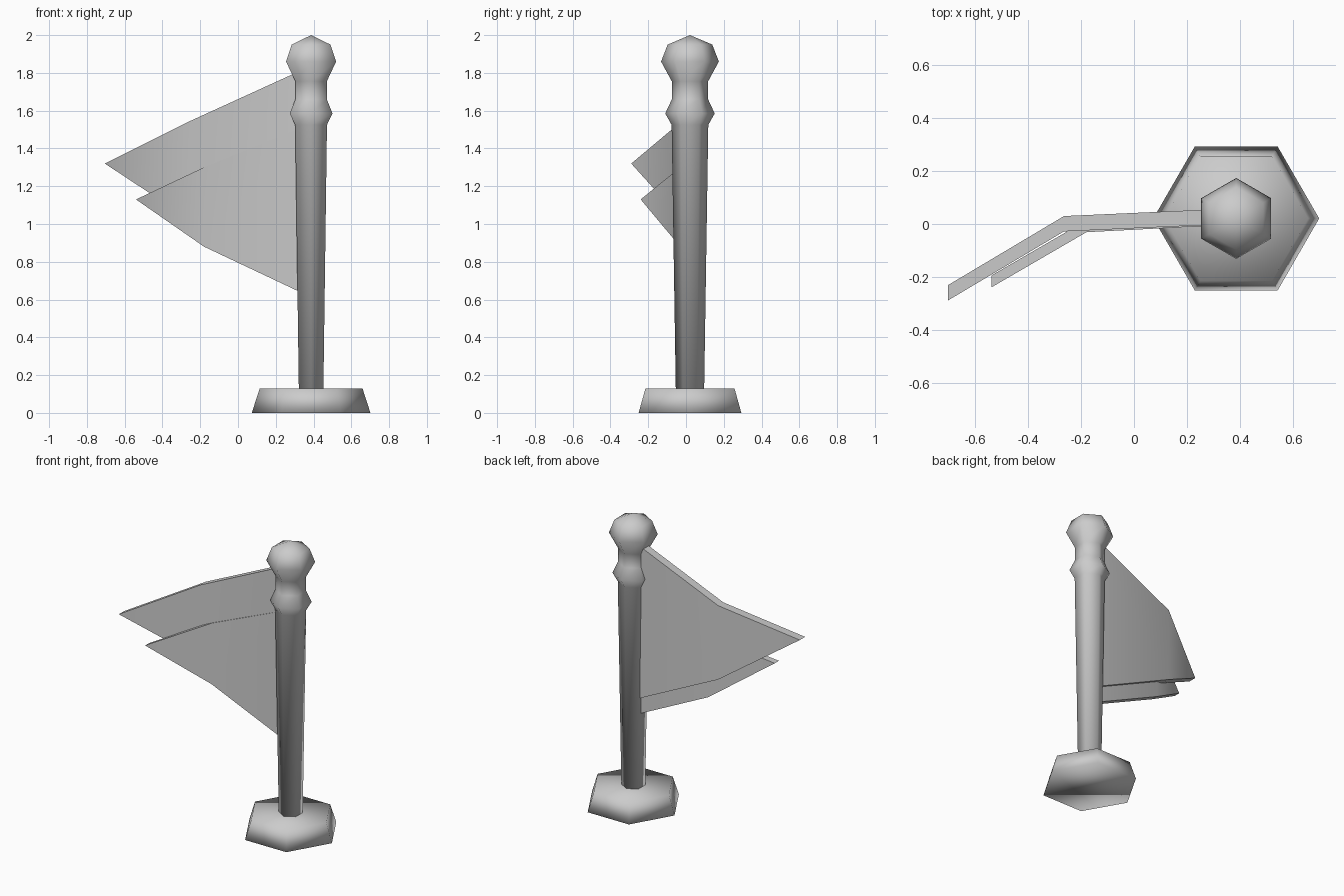
import bpy, bmesh, math

cube = bpy.data.objects.get("Cube")
if cube:
    bpy.data.objects.remove(cube, do_unlink=True)

CX, CY = 0.387, 0.021      # pole axis

grey = bpy.data.materials.new("plain_grey")
grey.use_nodes = True
colour = (0.6, 0.6, 0.6, 1)
grey.diffuse_color = colour
bsdf = next(n for n in grey.node_tree.nodes if n.type == 'BSDF_PRINCIPLED')
bsdf.inputs["Base Color"].default_value = colour


def finish(name, bm):
    bmesh.ops.recalc_face_normals(bm, faces=bm.faces)
    mesh = bpy.data.meshes.new(name)
    bm.to_mesh(mesh)
    bm.free()
    mesh.materials.append(grey)
    obj = bpy.data.objects.new(name, mesh)
    bpy.context.collection.objects.link(obj)
    bpy.ops.object.select_all(action='DESELECT')
    obj.select_set(True)
    bpy.context.view_layer.objects.active = obj
    return obj


def hex_column(name, profile, turn):
    """Six-sided column through (radius, z) rings; zero radius makes a point."""
    bm = bmesh.new()
    rings = []
    for r, z in profile:
        count = 6 if r else 1
        rings.append([bm.verts.new((CX + r * math.cos(turn + i * math.pi / 3),
                                    CY + r * math.sin(turn + i * math.pi / 3), z))
                      for i in range(count)])
    for a, b in zip(rings, rings[1:]):
        for i in range(6):
            j = (i + 1) % 6
            if len(b) == 1:
                bm.faces.new((a[i], a[j], b[0]))
            else:
                bm.faces.new((a[i], a[j], b[j], b[i]))
    for end in (rings[0], rings[-1]):
        if len(end) == 6:
            bm.faces.new(end)
    finish(name, bm)
    bpy.ops.object.shade_smooth()


def pennant(name, pole, bend, tip, thickness):
    """Bent triangular cloth; stations are (x, front y, top z, bottom z)."""
    bm = bmesh.new()
    sides = []
    for dy in (0, thickness):
        quads = [[bm.verts.new((x, y + dy, top)), bm.verts.new((x, y + dy, low))]
                 for x, y, top, low in (pole, bend)]
        point = bm.verts.new((tip[0], tip[1] + dy, tip[2]))
        (a, b), (c, d) = quads
        bm.faces.new((a, b, d, c))
        bm.faces.new((c, d, point))
        sides.append((a, b, d, point, c))
    front, back = sides
    for i in range(5):
        j = (i + 1) % 5
        bm.faces.new((front[i], front[j], back[j], back[i]))
    finish(name, bm)
    bpy.ops.object.shade_smooth_by_angle(angle=math.radians(50))


# Foot with sloping sides
hex_column("base", [(0.314, 0), (0.272, 0.13)], 0)

# Tapered pole with collar and knob
hex_column("pole", [(0.075, 0.12), (0.097, 1.525), (0.131, 1.585), (0.096, 1.66),
                    (0.096, 1.755), (0.153, 1.86), (0.118, 1.95), (0, 2.0)], math.pi / 6)

# Two overlapping tails of the flag
pennant("back_pennant", (0.36, 0.0, 1.825, 0.735), (-0.265, -0.028, 1.54, 1.03),
        (-0.705, -0.29, 1.32), 0.058)
pennant("front_pennant", (0.36, -0.003, 1.52, 0.625), (-0.18, -0.031, 1.30, 0.88),
        (-0.54, -0.24, 1.13), 0.045)
